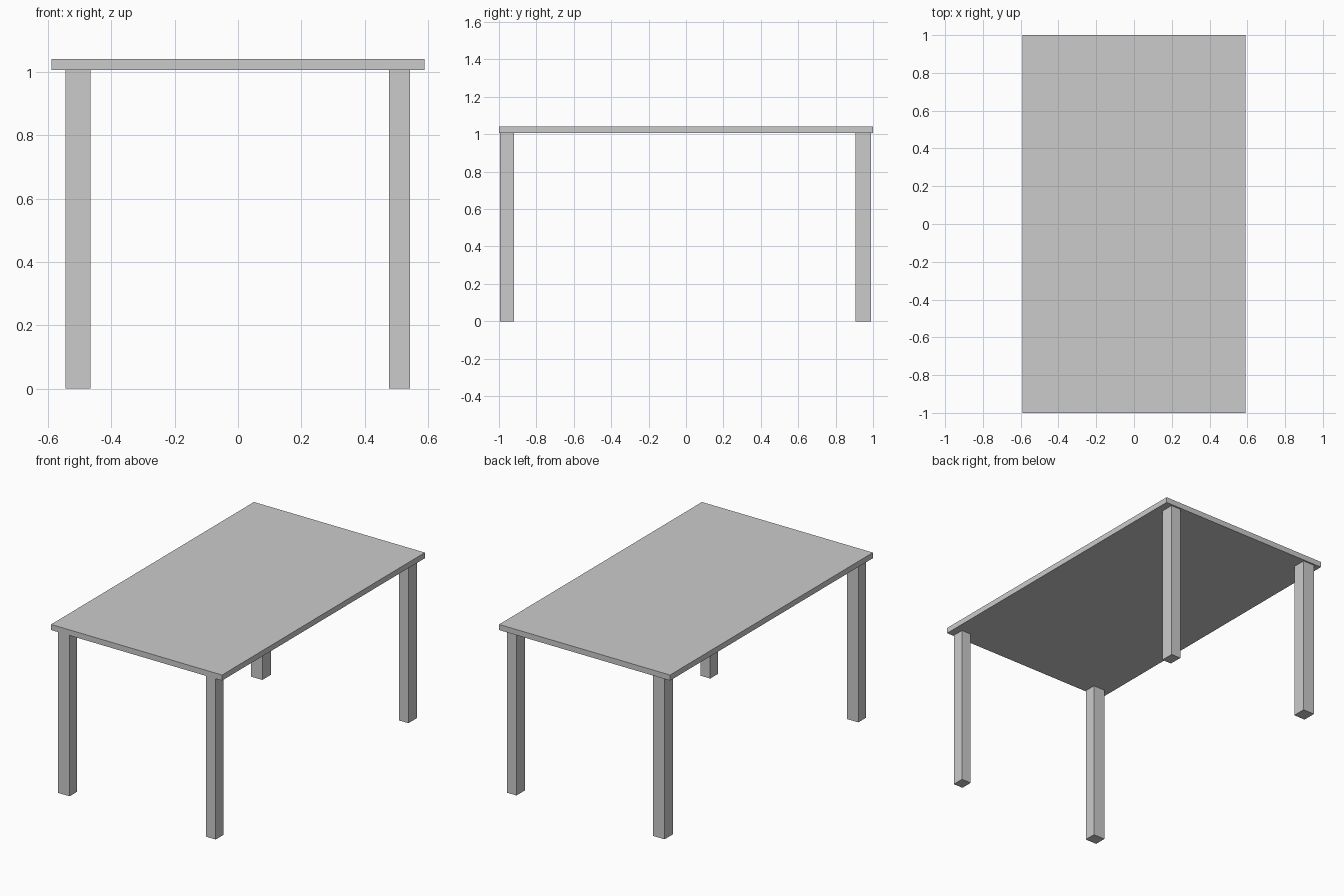
import bpy
import bmesh
from mathutils import Vector

if "Cube" in bpy.data.objects:
    bpy.data.objects.remove(bpy.data.objects["Cube"])


def box(name, x, y, z):
    """Box spanning the given (min, max) range on each axis."""
    lo, hi = Vector((x[0], y[0], z[0])), Vector((x[1], y[1], z[1]))
    bm = bmesh.new()
    bmesh.ops.create_cube(bm, size=1)
    bmesh.ops.scale(bm, vec=hi - lo, verts=bm.verts)
    mesh = bpy.data.meshes.new(name)
    bm.to_mesh(mesh)
    bm.free()
    obj = bpy.data.objects.new(name, mesh)
    obj.location = (lo + hi) / 2
    bpy.context.collection.objects.link(obj)
    return obj


LEG_TOP = 1.006

# Thin rectangular top
box("table_top", (-0.59, 0.59), (-1.0, 1.0), (LEG_TOP, 1.041))

# Four straight legs; left and right, front and back differ slightly in size
sides = {"left": (-0.545, -0.466), "right": (0.477, 0.543)}
ends = {"front": (-0.995, -0.92), "back": (0.905, 0.99)}
for end, y in ends.items():
    for side, x in sides.items():
        box(f"{end}_{side}_leg", x, y, (0, LEG_TOP))
